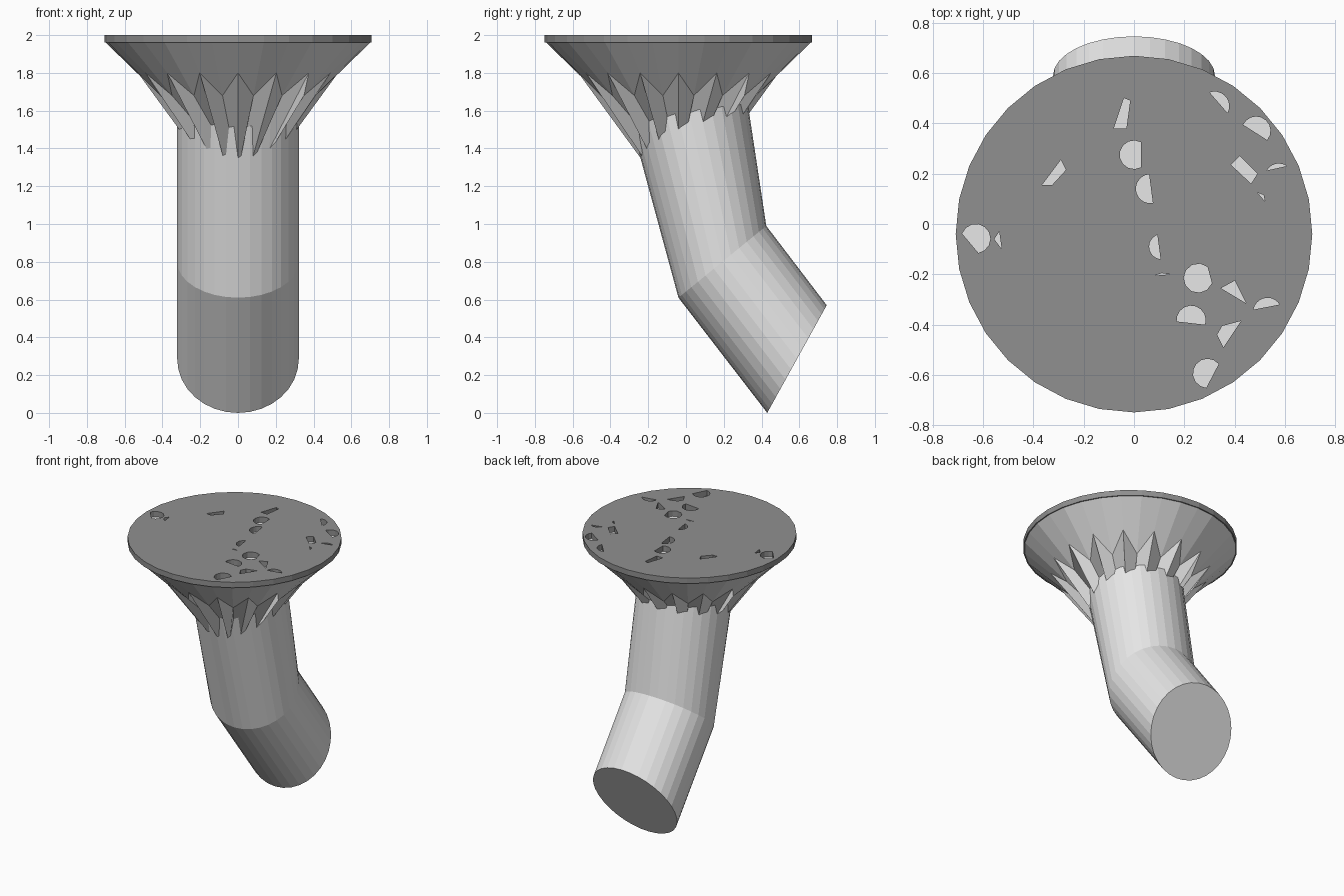
import bpy, bmesh
from math import sin, cos, radians, tau
from mathutils import Vector

cube = bpy.data.objects.get("Cube")
if cube:
    bpy.data.objects.remove(cube)

SIDES = 32
AXIS_Y = -0.04          # centre line of the disc and flare


def material(name, value):
    mat = bpy.data.materials.new(name)
    mat.use_nodes = True
    colour = (value, value, value, 1)
    mat.diffuse_color = colour
    mat.node_tree.nodes["Principled BSDF"].inputs["Base Color"].default_value = colour
    return mat


light_grey = material("light grey", 0.8)
dark_grey = material("dark grey", 0.28)


def add_object(name, data, mat):
    data.materials.append(mat)
    obj = bpy.data.objects.new(name, data)
    bpy.context.collection.objects.link(obj)
    return obj


def loft(name, rings, mat):
    """Skin a list of rings, each a list of points, and cap both ends."""
    bm = bmesh.new()
    loops = [[bm.verts.new(p) for p in ring] for ring in rings]
    for low, high in zip(loops, loops[1:]):
        for i in range(SIDES):
            j = (i + 1) % SIDES
            bm.faces.new((low[i], low[j], high[j], high[i]))
    bm.faces.new(loops[0])
    bm.faces.new(loops[-1])
    bmesh.ops.recalc_face_normals(bm, faces=bm.faces)
    mesh = bpy.data.meshes.new(name)
    bm.to_mesh(mesh)
    bm.free()
    return add_object(name, mesh, mat)


def slanted_ring(front, back, radius=0.322):
    """Ellipse spanning two (y, z) points, with a fixed half width in x."""
    a, b = Vector((0, *front)), Vector((0, *back))
    mid, half = (a + b) / 2, (b - a) / 2
    return [mid + half * sin(tau * i / SIDES) + Vector((radius * cos(tau * i / SIDES), 0, 0))
            for i in range(SIDES)]


def pleated_ring(ridge, valley):
    """Ring whose points alternate between two (radius, z) pairs."""
    ring = []
    for i in range(SIDES):
        r, z = valley if i % 2 else ridge
        ring.append((r * cos(tau * i / SIDES), AXIS_Y + r * sin(tau * i / SIDES), z))
    return ring


# Bent pipe: foot end, elbow, top hidden inside the flare
loft("bent_pipe", [
    slanted_ring((0.43, 0), (0.745, 0.57)),
    slanted_ring((-0.04, 0.61), (0.425, 0.99)),
    slanted_ring((-0.35, 1.75), (0.31, 1.75)),
], light_grey)

# Pleated flare with spikes running down onto the pipe
loft("pleated_flare", [
    pleated_ring((0.15, 1.28), (0.15, 1.42)),
    pleated_ring((0.53, 1.8), (0.42, 1.68)),
    pleated_ring((0.7, 1.96), (0.7, 1.96)),
], light_grey)


def arc(x, y, r, start, end, steps=9):
    angles = [radians(start + (end - start) * i / steps) for i in range(steps + 1)]
    return [(x + r * cos(a), y + r * sin(a)) for a in angles]


# Rounded holes: centre, radius, start and end angle, closed by a chord
round_holes = [
    (0, .275, .057, 60, 300), (.065, .14, .058, 95, 280), (.32, .468, .058, -28, 110),
    (.485, .37, .057, -40, 155), (.575, .185, .055, 55, 150), (-.628, -.058, .058, -80, 160),
    (.11, -.09, .05, 110, 265), (.255, -.215, .058, 50, 340), (.53, -.35, .057, 32, 170),
    (.227, -.382, .058, -18, 185), (.292, -.593, .058, 40, 265),
]
# Straight-sided holes
chip_holes = [
    [(-.08, .38), (-.03, .38), (-.015, .49), (-.04, .5)],
    [(-.365, .155), (-.325, .155), (-.27, .215), (-.29, .255)],
    [(.385, .235), (.42, .27), (.49, .2), (.465, .16)],
    [(.49, .125), (.52, .09), (.515, .115)],
    [(-.555, -.06), (-.535, -.03), (-.525, -.1)],
    [(.08, -.205), (.11, -.195), (.145, -.2)],
    [(.345, -.255), (.4, -.225), (.445, -.315)],
    [(.33, -.44), (.35, -.405), (.425, -.385), (.355, -.49)],
]

# Perforated disc: filled flat outline with holes, given thickness
outline = arc(0, AXIS_Y, 0.708, 0, 360, SIDES)[:-1]
curve = bpy.data.curves.new("disc_outline", 'CURVE')
curve.dimensions = '2D'
curve.fill_mode = 'BOTH'
curve.extrude = 0.02
for points in [outline] + [arc(*h) for h in round_holes] + chip_holes:
    spline = curve.splines.new('POLY')
    spline.points.add(len(points) - 1)
    for point, (x, y) in zip(spline.points, points):
        point.co = (x, y, 0, 1)
    spline.use_cyclic_u = True
    spline.use_smooth = False
helper = add_object("disc_outline", curve, dark_grey)
bpy.context.view_layer.update()
graph = bpy.context.evaluated_depsgraph_get()
disc_mesh = bpy.data.meshes.new_from_object(helper.evaluated_get(graph))
bpy.data.objects.remove(helper)
disc_mesh.materials.clear()
disc = add_object("perforated_disc", disc_mesh, dark_grey)
disc.location.z = 1.98
for poly in disc_mesh.polygons:
    poly.use_smooth = False
